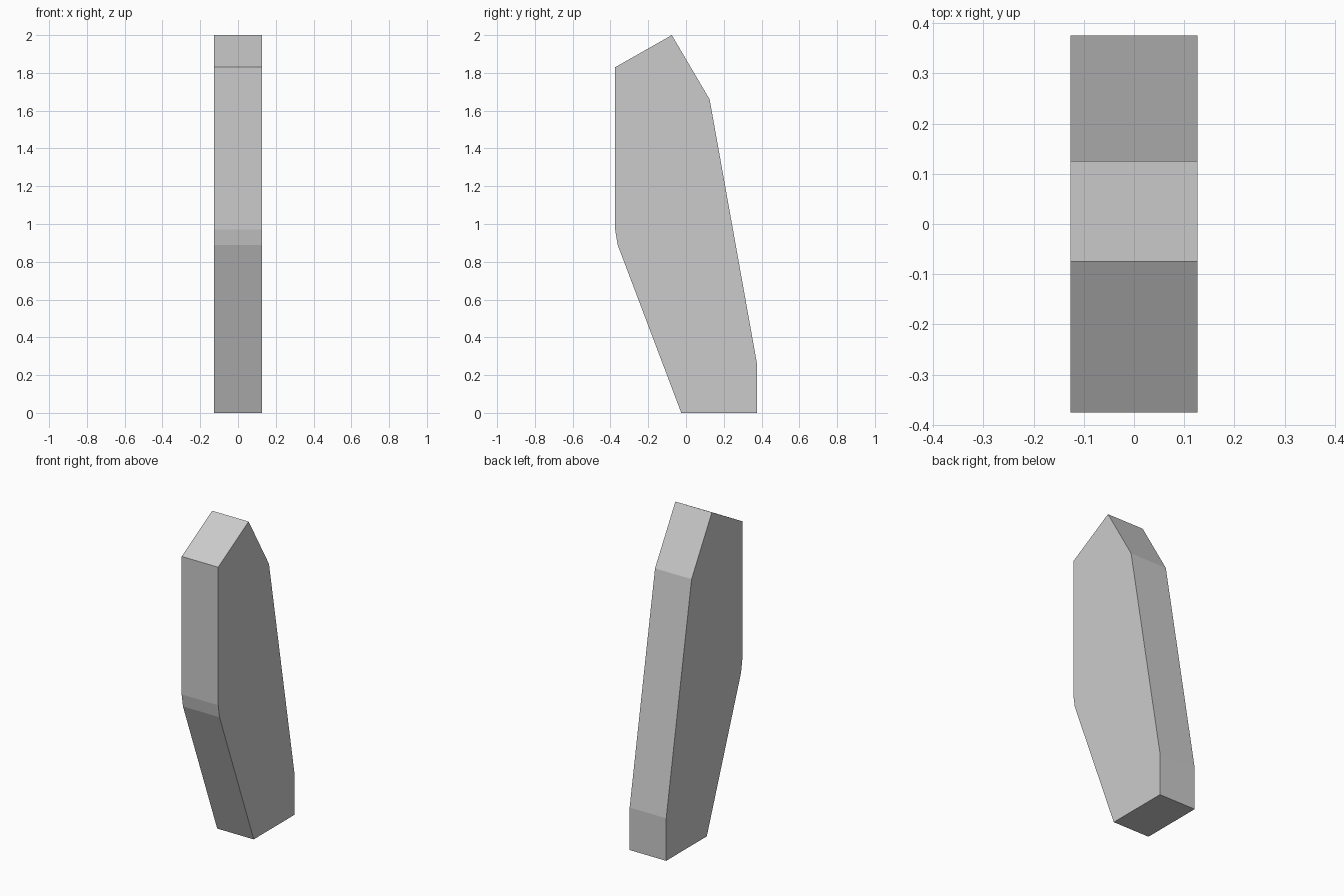
import bpy
import bmesh

if "Cube" in bpy.data.objects:
    bpy.data.objects.remove(bpy.data.objects["Cube"])

HALF_WIDTH = 0.126

# Side outline (y, z), counter-clockwise seen from +x
OUTLINE = [
    (-0.025, 0.0), (0.375, 0.0), (0.375, 0.265), (0.125, 1.66),
    (-0.075, 2.0), (-0.375, 1.83), (-0.375, 0.97), (-0.362, 0.89),
]

# Slab: the outline as one face, extruded across the width
bm = bmesh.new()
side = bm.faces.new([bm.verts.new((-HALF_WIDTH, y, z)) for y, z in OUTLINE])
result = bmesh.ops.extrude_face_region(bm, geom=[side])
moved = [g for g in result["geom"] if isinstance(g, bmesh.types.BMVert)]
bmesh.ops.translate(bm, verts=moved, vec=(2 * HALF_WIDTH, 0, 0))
bmesh.ops.recalc_face_normals(bm, faces=bm.faces)

mesh = bpy.data.meshes.new("angled_slab")
bm.to_mesh(mesh)
bm.free()
slab = bpy.data.objects.new("angled_slab", mesh)
bpy.context.collection.objects.link(slab)
